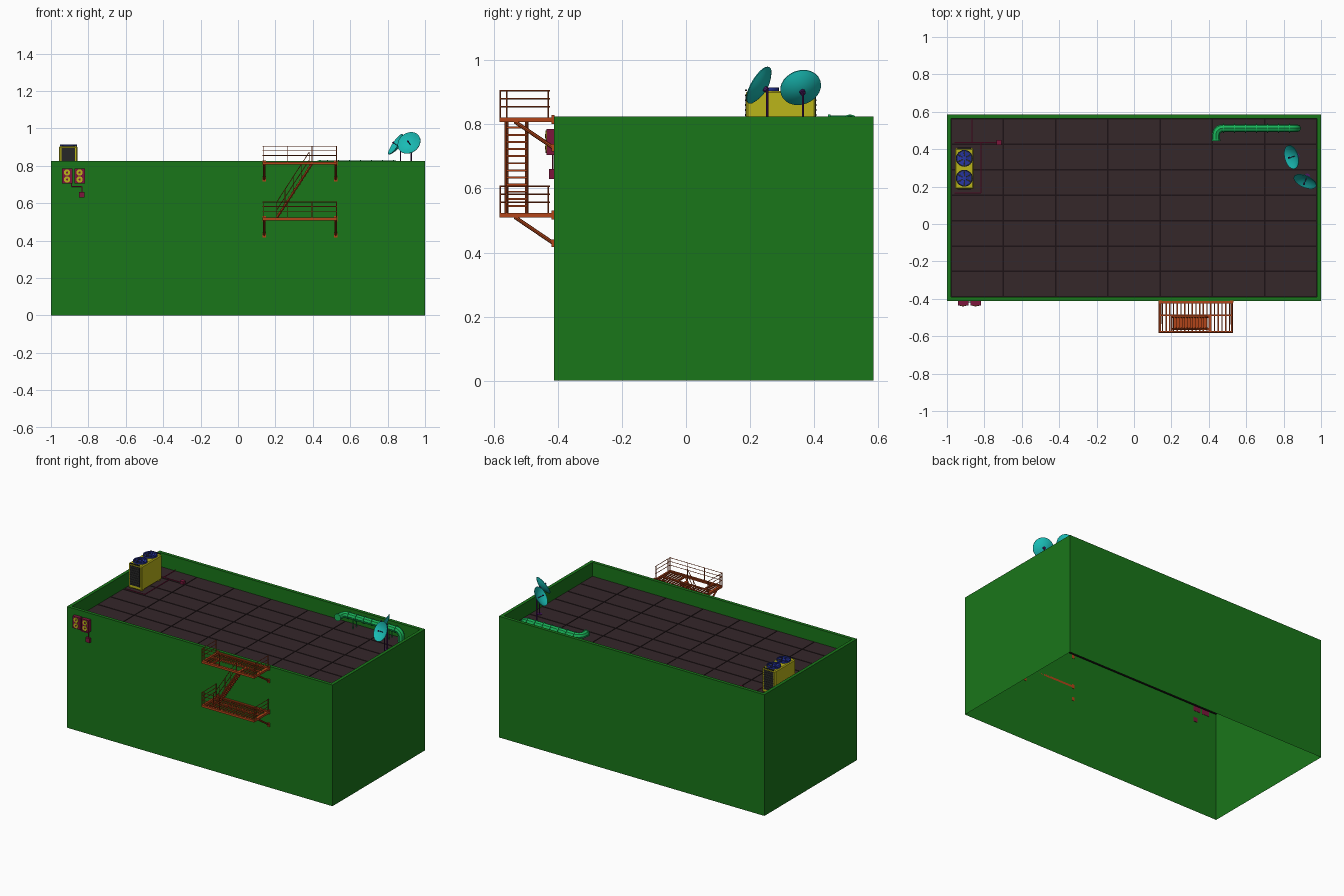
import bpy, bmesh, math
from mathutils import Vector, Matrix

if "Cube" in bpy.data.objects:
    bpy.data.objects.remove(bpy.data.objects["Cube"])

COL = {"green": (.01, .18, .01), "dark": (.012, .006, .008), "floor": (.035, .02, .023),
       "rust": (.45, .06, .01), "yellow": (.5, .46, .01), "black": (.02, .02, .02),
       "blue": (.02, .035, .35), "teal": (.01, .5, .46), "purple": (.07, .01, .12),
       "duct": (.01, .45, .1), "crimson": (.2, .008, .045)}
MAT = {}
for k, c in COL.items():
    MAT[k] = bpy.data.materials.new(k)
    MAT[k].diffuse_color = (*c, 1)


def make(name, bm, mat, smooth=False):
    bmesh.ops.recalc_face_normals(bm, faces=bm.faces)
    me = bpy.data.meshes.new(name)
    bm.to_mesh(me)
    bm.free()
    ob = bpy.data.objects.new(name, me)
    bpy.context.collection.objects.link(ob)
    me.materials.append(MAT[mat])
    if smooth:
        shade(ob)
    return ob


def shade(ob):
    bpy.ops.object.select_all(action='DESELECT')
    ob.select_set(True)
    bpy.context.view_layer.objects.active = ob
    bpy.ops.object.shade_smooth_by_angle(angle=math.radians(35))


def box(bm, x0, x1, y0, y1, z0, z1):
    m = Matrix.Translation(((x0 + x1) / 2, (y0 + y1) / 2, (z0 + z1) / 2)) @ \
        Matrix.Diagonal((x1 - x0, y1 - y0, z1 - z0, 1))
    return bmesh.ops.create_cube(bm, size=1, matrix=m)


def rod(bm, a, b, r, n=6):
    a, b = Vector(a), Vector(b)
    q = (b - a).to_track_quat('Z', 'Y').to_matrix().to_4x4()
    bmesh.ops.create_cone(bm, cap_ends=True, segments=n, radius1=r, radius2=r, depth=(b - a).length,
                          matrix=Matrix.Translation((a + b) / 2) @ q)


def lathe(bm, pts, n, mat):
    rings = []
    for r, z in pts:
        k = 1 if r == 0 else n
        rings.append([bm.verts.new(mat @ Vector((r * math.cos(2 * math.pi * i / n),
                                                 r * math.sin(2 * math.pi * i / n), z))) for i in range(k)])
    for A, B in zip(rings, rings[1:]):
        for i in range(n):
            f = [A[i % len(A)], A[(i + 1) % len(A)], B[(i + 1) % len(B)], B[i % len(B)]]
            bm.faces.new(list(dict.fromkeys(f)))


# building shell: open below, parapet rim, sunken roof
X, Y0, Y1, H, T, ZF = 1.0, -.412, .585, .825, .022, .73
bm = bmesh.new()
loops = []
for t, z in ((0, 0), (0, H), (T, H), (T, ZF)):
    loops.append([bm.verts.new(p) for p in ((-X + t, Y0 + t, z), (X - t, Y0 + t, z),
                                            (X - t, Y1 - t, z), (-X + t, Y1 - t, z))])
for A, B in zip(loops, loops[1:]):
    for i in range(4):
        bm.faces.new((A[i], A[(i + 1) % 4], B[(i + 1) % 4], B[i]))
make("building_walls", bm, "green")

# roof deck with 7 x 7 raised panels
bm = bmesh.new()
box(bm, -X + T, X - T, Y0 + T, Y1 - T, ZF - .006, ZF)
make("roof_seams", bm, "dark")
bm = bmesh.new()
px, py, g = 2 * (X - T) / 7, (Y1 - Y0 - 2 * T) / 7, .004
for i in range(7):
    for j in range(7):
        x, y = -X + T + i * px, Y0 + T + j * py
        box(bm, x + g, x + px - g, y + g, y + py - g, ZF - .003, ZF + .003)
make("roof_panels", bm, "floor")

# fire escape platforms: frame, grating, braces, railings
FX0, FX1, FY0, FY1 = .132, .53, -.583, -.412
frame, grate, rail = bmesh.new(), bmesh.new(), bmesh.new()
for zp, hole in ((.815, True), (.517, False)):
    for y in (FY0, FY1 - .012):
        box(frame, FX0, FX1, y, y + .012, zp - .008, zp + .006)
    for x in (FX0, FX1 - .012):
        box(frame, x, x + .012, FY0, FY1, zp - .008, zp + .006)
    box(frame, FX0, FX1, -.491, -.483, zp - .006, zp + .003)
    if hole:
        for x in (.198, .398):
            box(frame, x, x + .008, FY0, -.487, zp - .006, zp + .003)
        box(frame, .198, .406, -.568, -.562, zp - .006, zp + .003)
    n = 20
    for i in range(1, n):
        x = FX0 + (FX1 - FX0) * i / n
        ya = -.487 if hole and .2 < x < .4 else FY0
        box(grate, x - .0035, x + .0035, ya, FY1, zp - .004, zp + .003)
    for x in (FX0 + .008, FX1 - .008):
        rod(frame, (x, -.535, zp - .006), (x, -.414, zp - .088), .006, 8)
        box(frame, x - .009, x + .009, -.42, -.410, zp - .1, zp - .076)
        box(frame, x - .009, x + .009, -.42, -.410, zp - .014, zp + .014)
    for i in range(4):
        x = FX0 + .003 + (FX1 - FX0 - .006) * i / 3
        rod(rail, (x, FY0 + .003, zp), (x, FY0 + .003, zp + .09), .0025)
    for x in (FX0 + .003, FX1 - .003):
        for y in (-.56, -.43):
            rod(rail, (x, y, zp), (x, y, zp + .09), .0025)
        for dz in (.04, .065, .09):
            rod(rail, (x, FY0, zp + dz), (x, FY1 - .012, zp + dz), .002)
    for dz in (.04, .065, .09):
        rod(rail, (FX0, FY0 + .003, zp + dz), (FX1, FY0 + .003, zp + dz), .002)
make("fire_escape_frame", frame, "rust")
make("fire_escape_grating", grate, "rust")
make("fire_escape_railing", rail, "rust")

# stair between the platforms
bm, hr = bmesh.new(), bmesh.new()
a, b = Vector((.208, 0, .523)), Vector((.396, 0, .812))
for y in (-.56, -.497):
    o = Vector((0, y, 0))
    rod(bm, a + o, b + o, .006, 4)
o = Vector((0, -.56, 0))
up = Vector((0, 0, .085))
for h in (.5, 1):
    rod(hr, a + o + up * h, a.lerp(b, .92) + o + up * h, .002)
for i in range(5):
    p = a.lerp(b, .92 * i / 4) + o
    rod(hr, p, p + up, .002)
for i in range(1, 13):
    p = a.lerp(b, i / 13)
    box(bm, p.x - .01, p.x + .01, -.56, -.497, p.z - .003, p.z + .003)
make("stair_flight", bm, "rust")
make("stair_handrail", hr, "rust")

# rooftop air conditioner
ax0, ax1, ay0, ay1 = -.957, -.857, .187, .405
bm = bmesh.new()
box(bm, ax0, ax1, ay0, ay1, ZF + .008, .905)
bmesh.ops.bevel(bm, geom=bm.edges[:], offset=.006, segments=1, affect='EDGES')
for x in (ax0 + .012, ax1 - .012):
    for y in (ay0 + .02, ay1 - .02):
        box(bm, x - .008, x + .008, y - .01, y + .01, ZF, ZF + .012)
make("cooler_body", bm, "yellow")
grille, ring, fan = bmesh.new(), bmesh.new(), bmesh.new()
for y in (ay0, ay1):
    box(grille, ax0 + .014, ax1 - .014, y - .001, y + .001, ZF + .03, .89)
    for i in range(10):
        z = ZF + .037 + i * .0155
        box(grille, ax0 + .014, ax1 - .014, y - .003, y + .003, z - .003, z + .003)
for y in (.245, .351):
    c = Matrix.Translation((-.907, y, .905))
    lathe(ring, [(.041, -.002), (.045, -.002), (.045, .01), (.041, .01), (.041, -.002)], 24, c)
    for r in (.014, .028):
        lathe(ring, [(r, .008), (r + .0015, .008), (r + .0015, .01), (r, .01), (r, .008)], 24, c)
    lathe(fan, [(0, .009), (.01, .008), (.01, 0)], 16, c)
    for i in range(6):
        t = i * math.pi / 3
        vs = [c @ Vector((r * math.cos(t + d), r * math.sin(t + d), z))
              for r, d, z in ((.009, -.3, .002), (.04, -.4, .002), (.04, .4, .007), (.009, .3, .007))]
        fan.faces.new([fan.verts.new(v) for v in vs])
    lathe(grille, [(0, .001), (.041, .001)], 24, c)
make("cooler_grilles", grille, "black")
make("cooler_fan_rings", ring, "blue", True)
make("cooler_fans", fan, "blue")

# thin cables and valve on the roof
bm = bmesh.new()
z = ZF + .006
for path in (((-.866, .563), (-.866, .437)), ((-.96, .437), (-.72, .437)),
             ((-.818, .437), (-.818, .165), (-.96, .165))):
    for p, q in zip(path, path[1:]):
        rod(bm, (*p, z), (*q, z), .003)
box(bm, -.734, -.708, .422, .448, ZF, ZF + .022)
make("roof_cables", bm, "crimson")

# wall-mounted meter boxes on the front
bm, dial = bmesh.new(), bmesh.new()
for x in (-.914, -.847):
    box(bm, x - .028, x + .028, -.436, -.410, .705, .785)
    for z in (.727, .764):
        rod(dial, (x, -.434, z), (x, -.439, z), .017, 16)
        rod(bm, (x, -.438, z), (x, -.441, z), .006, 12)
box(bm, -.85, -.82, -.428, -.410, .630, .660)
make("wall_boxes", bm, "crimson")
make("wall_box_dials", dial, "yellow")
bm = bmesh.new()
for p, q in (((-.89, .71), (-.89, .69)), ((-.89, .69), (-.835, .69)), ((-.835, .69), (-.835, .655))):
    rod(bm, (p[0], -.416, p[1]), (q[0], -.416, q[1]), .003)
make("wall_conduit", bm, "crimson")

# two satellite dishes
dish, mount = bmesh.new(), bmesh.new()
R, D = .065, .022
for c, n in (((.918, .235, .918), (-.35, -.8, .47)), ((.85, .36, .91), (-.8, -.22, .55))):
    n = Vector(n).normalized()
    base = Vector(c) - n * D / 2
    m = Matrix.Translation(base) @ n.to_track_quat('Z', 'Y').to_matrix().to_4x4()
    prof = [(R * i / 6, D * (i / 6) ** 2) for i in range(7)]
    lathe(dish, prof + [(r, z - .003) for r, z in reversed(prof)], 28, m)
    tip, back = base + n * .04, base - n * .012
    rod(mount, base, tip, .002)
    rod(mount, tip - n * .008, tip, .005, 10)
    rod(mount, base, back, .009, 10)
    rod(mount, (back.x, back.y, ZF), back, .0035, 8)
    rod(mount, (back.x, back.y, ZF), (back.x, back.y, ZF + .006), .016, 12)
make("satellite_dishes", dish, "teal", True)
make("dish_mounts", mount, "purple")

# ventilation duct with two elbows
zc, rb, xa, xb, yc = .807, .035, .438, .872, .512
pts = [(xa, .447, zc)]
for i in range(7):
    t = i / 6 * math.pi / 2
    pts.append((xa + rb * (1 - math.cos(t)), yc - rb * (1 - math.sin(t)), zc))
for i in range(7):
    t = i / 6 * math.pi / 2
    pts.append((xb - rb * (1 - math.sin(t)), yc, zc - rb * (1 - math.cos(t))))
pts.append((xb, yc, ZF))
cu = bpy.data.curves.new("roof_duct", 'CURVE')
cu.dimensions = '3D'
cu.bevel_depth, cu.bevel_resolution, cu.use_fill_caps = .021, 2, True
sp = cu.splines.new('POLY')
sp.points.add(len(pts) - 1)
for p, co in zip(sp.points, pts):
    p.co = (*co, 1)
ob = bpy.data.objects.new("roof_duct", cu)
bpy.context.collection.objects.link(ob)
cu.materials.append(MAT["duct"])
bpy.ops.object.select_all(action='DESELECT')
ob.select_set(True)
bpy.context.view_layer.objects.active = ob
bpy.ops.object.convert(target='MESH')
shade(bpy.context.view_layer.objects.active)
bm = bmesh.new()
for i in range(7):
    x = .478 + i * .059
    rod(bm, (x - .003, yc, zc), (x + .003, yc, zc), .0245, 12)
rod(bm, (xa, .444, zc), (xa, .451, zc), .0245, 12)
for x in (.52, .79):
    for y in (yc - .018, yc + .018):
        rod(bm, (x, y, ZF), (x, y, zc), .003)
make("duct_flanges_and_legs", bm, "duct")

for m in bpy.data.materials:
    if m.users and not m.is_grease_pencil:
        m.use_nodes = True
        m.node_tree.nodes["Principled BSDF"].inputs["Base Color"].default_value = m.diffuse_color
